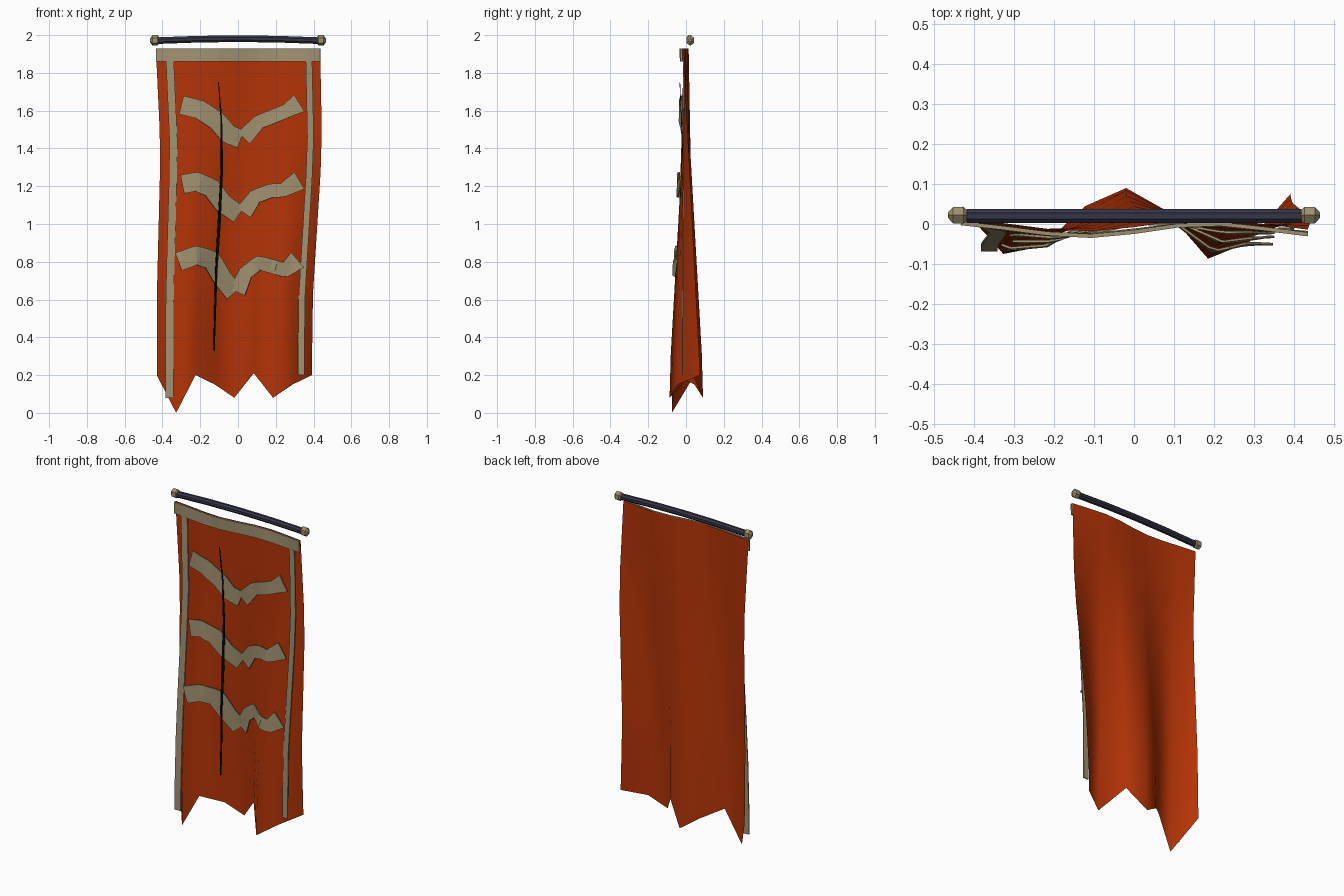
import bpy, bmesh, math
from mathutils import Vector

if "Cube" in bpy.data.objects:
    bpy.data.objects.remove(bpy.data.objects["Cube"], do_unlink=True)


def material(name, rgb):
    m = bpy.data.materials.new(name)
    m.use_nodes = True
    m.diffuse_color = (*rgb, 1)
    bsdf = m.node_tree.nodes["Principled BSDF"]
    bsdf.inputs["Base Color"].default_value = (*rgb, 1)
    bsdf.inputs["Roughness"].default_value = 0.9
    return m


RED = material("red cloth", (0.45, 0.033, 0.002))
BEIGE = material("beige trim", (0.355, 0.285, 0.165))
NAVY = material("dark navy rod", (0.035, 0.035, 0.065))
BRASS = material("dull brass", (0.36, 0.28, 0.16))
BLACK = material("black seam", (0.002, 0.002, 0.002))

# Cloth shape: side edges by height, folds at top and hem, jagged hem by column
TOP, HEM = 1.93, 0.2
EDGES = [(1.93, -0.435, 0.435), (1.4, -0.41, 0.445), (1.0, -0.42, 0.42),
         (0.6, -0.43, 0.395), (0.0, -0.43, 0.39)]
TOP_FOLDS = [0.014, 0.002, -0.012, -0.018, -0.008, 0.008, 0.012, 0.0, -0.014]
HEM_FOLDS = [0.045, -0.075, -0.055, 0.045, 0.09, 0.032, -0.087, -0.045, 0.075]
HEM_Z = [0.2, 0.0, 0.2, 0.15, 0.08, 0.21, 0.08, 0.15, 0.2]
COLS = len(HEM_FOLDS) - 1


def sides(z):
    for (za, la, ra), (zb, lb, rb) in zip(EDGES, EDGES[1:]):
        if z >= zb:
            k = (za - z) / (za - zb)
            return la + (lb - la) * k, ra + (rb - ra) * k
    return EDGES[-1][1:]


def at_u(u, z):
    l, r = sides(z)
    return l + (r - l) * u


def drop(z):
    return min(max((TOP - z) / (TOP - HEM), 0), 1)


def cloth_y(x, z):
    l, r = sides(z)
    s = min(max((x - l) / (r - l), 0), 1) * COLS
    i = min(int(s), COLS - 1)
    t = drop(z)
    a, b = (TOP_FOLDS[j] * (1 - t) + HEM_FOLDS[j] * t for j in (i, i + 1))
    return a + (b - a) * (s - i)


def make(name, grid, mat, closed=False):
    """Skin a grid of points, row by row."""
    bm = bmesh.new()
    rows = [[bm.verts.new(p) for p in row] for row in grid]
    n = len(rows[0])
    for a, b in zip(rows, rows[1:]):
        for i in range(n if closed else n - 1):
            j = (i + 1) % n
            bm.faces.new((a[i], a[j], b[j], b[i]))
    if closed:
        bm.faces.new(rows[0])
        bm.faces.new(rows[-1])
    bmesh.ops.recalc_face_normals(bm, faces=bm.faces)
    if not closed and sum(f.normal.y for f in bm.faces) > 0:
        bmesh.ops.reverse_faces(bm, faces=bm.faces)
    me = bpy.data.meshes.new(name)
    bm.to_mesh(me)
    bm.free()
    me.materials.append(mat)
    ob = bpy.data.objects.new(name, me)
    bpy.context.collection.objects.link(ob)
    return ob


def ribbon(name, path, widths, mat, depth, thick=0.006, steps=4, square=None):
    """Flat band following a front-on path, at the depth given by a rule."""
    pts = [Vector(p) for p in path]
    dense, wide = [], []
    for i in range(len(pts) - 1):
        for k in range(steps):
            dense.append(pts[i].lerp(pts[i + 1], k / steps))
            wide.append(widths[i] + (widths[i + 1] - widths[i]) * k / steps)
    dense.append(pts[-1])
    wide.append(widths[-1])
    grid = []
    for i, p in enumerate(dense):
        d = (dense[min(i + 1, len(dense) - 1)] - dense[max(i - 1, 0)]).normalized()
        side = Vector(square) if square else Vector((-d.y, d.x))
        row = [p + side * wide[i] * s for s in (-1, -0.5, 0, 0.5, 1)]
        grid.append([(q.x, depth(q.x, q.y), q.y) for q in row])
    mod = make(name, grid, mat).modifiers.new("thickness", "SOLIDIFY")
    mod.thickness = thick
    mod.offset = 0


# Hanging cloth with folds and a pointed hem
grid = []
for r in range(9):
    row = []
    for c in range(COLS + 1):
        z = TOP + (HEM_Z[c] - TOP) * r / 8
        x = at_u(c / COLS, z)
        row.append((x, cloth_y(x, z), z))
    grid.append(row)
cloth = make("banner_cloth", grid, RED)
cloth.data.polygons.foreach_set("use_smooth", [True] * len(cloth.data.polygons))

# Border trim across the top
ribbon("top_trim", [(at_u(c / COLS, 1.895), 1.895) for c in range(COLS + 1)],
       [0.035] * (COLS + 1), BEIGE, lambda x, z: cloth_y(x, z) - 0.012,
       thick=0.01, square=(0, 1))


# Side trims: stiff strips that face straight forward and touch the nearest fold
def side_trim(name, u, low, w):
    def depth(x, z):
        mid = at_u(u, z)
        return min(cloth_y(mid + s * w, z) for s in (-1, 0, 1)) - 0.007

    zs = [1.88 + (low - 1.88) * k / 8 for k in range(9)]
    ribbon(name, [(at_u(u, z), z) for z in zs], [w] * 9, BEIGE, depth, square=(1, 0))


side_trim("right_trim", 0.082, 0.08, 0.021)
side_trim("left_trim", 0.93, 0.2, 0.017)


# Three pairs of curved chevron bands, whose outer left ends stand off the fold
def chevron_y(x, z):
    y = cloth_y(x, z) - 0.015
    return min(y, -0.075 * drop(z)) if x > 0.24 else y


CHEVRONS = {
    "upper": ([(-0.3, 1.63), (-0.2, 1.605), (-0.11, 1.545), (-0.05, 1.475), (0.015, 1.45)],
              [(0.03, 1.455), (0.11, 1.54), (0.2, 1.575), (0.26, 1.6), (0.325, 1.64)]),
    "middle": ([(-0.295, 1.21), (-0.22, 1.225), (-0.14, 1.19), (-0.08, 1.11), (0.005, 1.05)],
               [(0.03, 1.06), (0.09, 1.145), (0.17, 1.175), (0.24, 1.18), (0.325, 1.23)]),
    "lower": ([(-0.315, 0.8), (-0.22, 0.835), (-0.14, 0.81), (-0.08, 0.71), (-0.02, 0.635)],
              [(-0.005, 0.64), (0.04, 0.74), (0.11, 0.795), (0.2, 0.77), (0.25, 0.755), (0.315, 0.81)]),
}
for level, (right, left) in CHEVRONS.items():
    ribbon(level + "_chevron_right", right, [0.05] * len(right), BEIGE, chevron_y)
    ribbon(level + "_chevron_left", left, [0.045] + [0.037] * (len(left) - 2) + [0.052],
           BEIGE, chevron_y)

# Thin tapering seam
seam = [(-0.103, 1.75), (-0.088, 1.55), (-0.085, 1.3), (-0.1, 1.0), (-0.115, 0.75), (-0.127, 0.33)]
ribbon("dark_seam", seam, [0.002, 0.004, 0.006, 0.008, 0.006, 0.003], BLACK,
       lambda x, z: cloth_y(x, z) - 0.021, thick=0.003, square=(1, 0))

# Slightly bowed rod
rings = []
for k in range(5):
    x = -0.42 + 0.21 * k
    mid = 1.981 - 0.01 * (x / 0.42) ** 2
    rings.append([(x, 0.02 + 0.019 * math.cos(a), mid + 0.019 * math.sin(a))
                  for a in (math.tau * i / 8 + math.pi / 8 for i in range(8))])
make("rod", rings, NAVY, closed=True)

# Faceted knobs on both ends
for name, s in (("left_knob", 1), ("right_knob", -1)):
    shape = [(0.413, 0.012), (0.427, 0.028), (0.453, 0.028), (0.466, 0.009)]
    make(name, [[(s * x, 0.022 + 0.85 * r * math.cos(a), 1.972 + r * math.sin(a))
                 for a in (math.tau * i / 6 + math.pi / 6 for i in range(6))]
                for x, r in shape], BRASS, closed=True)
